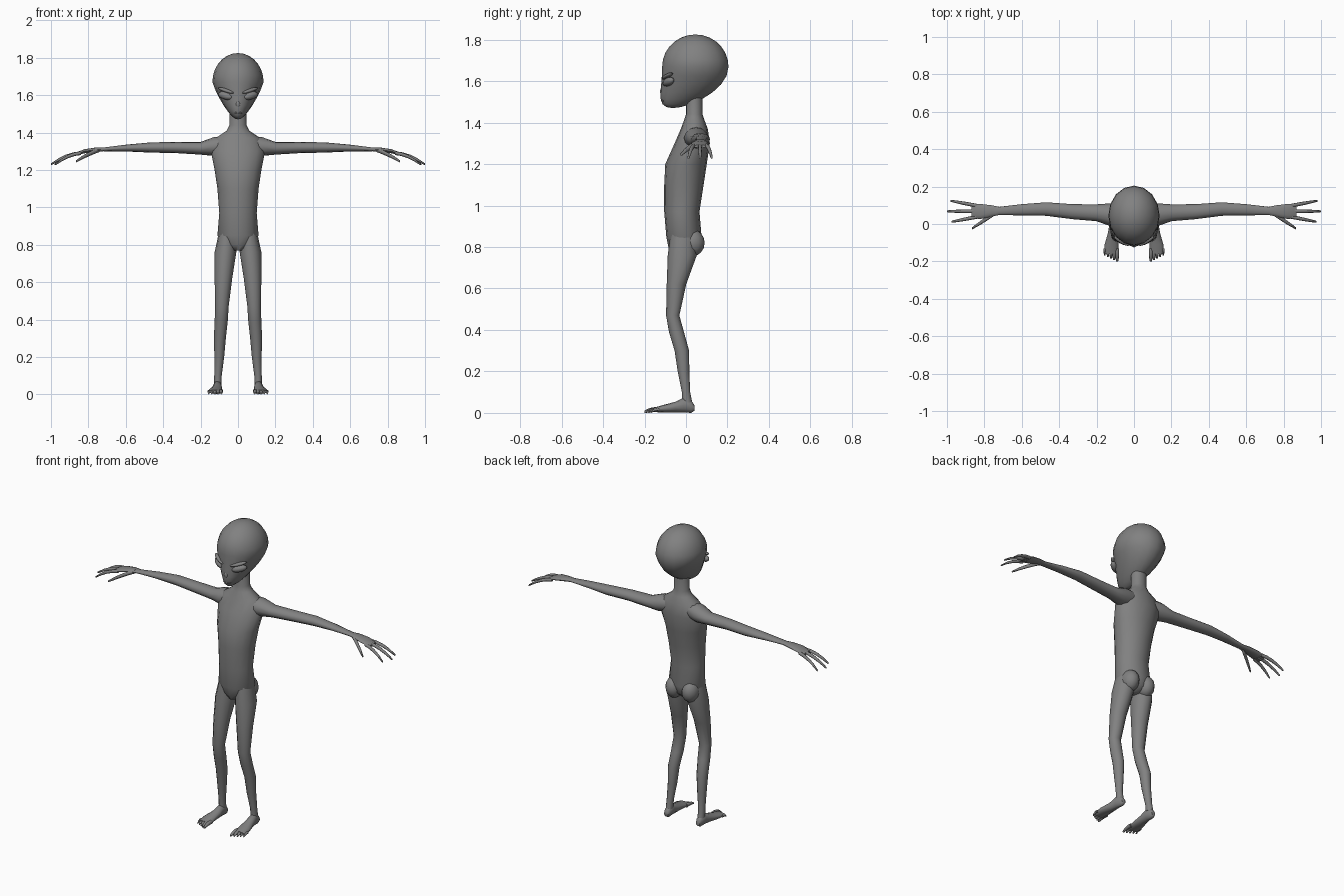
import bpy, bmesh, math
from mathutils import Euler, Matrix, Vector

if "Cube" in bpy.data.objects:
    bpy.data.objects.remove(bpy.data.objects["Cube"])

GREY = (.22, .22, .22, 1)
skin = bpy.data.materials.new("grey skin")
skin.use_nodes = True
skin.diffuse_color = GREY
skin.node_tree.nodes["Principled BSDF"].inputs["Base Color"].default_value = GREY


def finish(name, bm, mirror):
    """Turn a bmesh into a smooth grey object, mirrored left to right on request."""
    bmesh.ops.recalc_face_normals(bm, faces=bm.faces)
    mesh = bpy.data.meshes.new(name)
    bm.to_mesh(mesh)
    bm.free()
    mesh.materials.append(skin)
    obj = bpy.data.objects.new(name, mesh)
    bpy.context.collection.objects.link(obj)
    bpy.context.view_layer.objects.active = obj
    obj.select_set(True)
    bpy.ops.object.shade_smooth_by_angle(angle=math.radians(60))
    obj.select_set(False)
    if mirror:
        obj.modifiers.new("Mirror", "MIRROR").use_mirror_merge = False


def loft(name, axis, rings, sides=12, mirror=True):
    """Skin ellipses (position, centre u, centre v, radius u, radius v) along an axis."""
    place = {"x": lambda p, u, v: (p, u, v),
             "y": lambda p, u, v: (u, p, v),
             "z": lambda p, u, v: (u, v, p)}[axis]
    angles = [math.tau * i / sides for i in range(sides)]
    bm = bmesh.new()
    loops = [[bm.verts.new(place(p, cu + ru * math.cos(a), cv + rv * math.sin(a)))
              for a in angles] for p, cu, cv, ru, rv in rings]
    for low, high in zip(loops, loops[1:]):
        for i in range(sides):
            bm.faces.new((low[i - 1], low[i], high[i], high[i - 1]))
    bm.faces.new(loops[0])
    bm.faces.new(loops[-1])
    finish(name, bm, mirror)


def digit(name, axis, root, tip, radius, droop):
    """A thin tapering finger or toe that bends down towards its tip."""
    along = "xyz".index(axis)
    rings = []
    for step in range(5):
        t = step / 4
        point = Vector(root).lerp(Vector(tip), t)
        point.z += droop * t * (1 - t)
        position = point[along]
        u, v = [c for i, c in enumerate(point) if i != along]
        r = radius * (1 - t ** 3 / 2)
        rings.append((position, u, v, r, r))
    loft(name, axis, rings, sides=8)


def blob(name, centre, radii, tilt=0, swing=0, mirror=True):
    """A stretched low sphere, tilted about y and swung about z."""
    bm = bmesh.new()
    bmesh.ops.create_uvsphere(bm, u_segments=12, v_segments=8, radius=1)
    turn = Euler((0, math.radians(tilt), math.radians(swing))).to_matrix().to_4x4()
    bm.transform(Matrix.Translation(centre) @ turn @ Matrix.Diagonal((*radii, 1)))
    finish(name, bm, mirror)


def head():
    """A round skull whose lower half narrows and slides forward into a chin."""
    bm = bmesh.new()
    bmesh.ops.create_uvsphere(bm, u_segments=16, v_segments=14, radius=1)
    for vert in bm.verts:
        x, y, z = vert.co
        down = max(0, -z)
        height = .2 if z < 0 else .155
        vert.co = (.137 * x * (1 - .45 * down),
                   .045 + .16 * y - .11 * down ** 2,
                   1.67 + height * z)
    finish("head", bm, mirror=False)


# Torso and neck
loft("torso", "z", [
    (.77, 0, -.02, .03, .05), (.8, 0, -.01, .08, .075), (.85, 0, -.01, .11, .085),
    (.97, 0, -.02, .1, .085), (1.1, 0, -.01, .11, .095), (1.2, 0, 0, .125, .1),
    (1.3, 0, .03, .145, .085), (1.37, 0, .04, .12, .065), (1.41, 0, .04, .06, .05),
    (1.44, 0, .04, .045, .04), (1.56, 0, .04, .045, .04)], sides=16, mirror=False)
blob("buttocks", (.055, .03, .82), (.05, .06, .065))

# Head and face
head()
blob("eyes", (.068, -.085, 1.597), (.045, .02, .02), tilt=-14, swing=31)
blob("brows", (.065, -.09, 1.625), (.05, .015, .01), tilt=-16, swing=30)
blob("muzzle", (0, -.09, 1.54), (.03, .03, .045), mirror=False)
blob("nose", (0, -.113, 1.55), (.013, .012, .02), mirror=False)
for lip, height in (("upper_lip", 1.516), ("lower_lip", 1.506)):
    blob(lip, (0, -.106, height), (.025, .014, .006), mirror=False)

# Arms running into flat palms
loft("arms", "x", [
    (.05, .045, 1.335, .045, .05), (.13, .05, 1.325, .06, .05), (.2, .06, 1.316, .045, .034),
    (.33, .066, 1.32, .04, .03), (.47, .08, 1.32, .036, .027), (.6, .076, 1.317, .03, .018),
    (.72, .07, 1.31, .022, .01), (.76, .07, 1.308, .03, .012), (.82, .067, 1.3, .04, .011),
    (.87, .068, 1.285, .038, .007)])

# Fingers fan out from the palm and droop
for name, side, reach in (("index_fingers", -1, .975), ("middle_fingers", 0, 1),
                          ("outer_fingers", 1, .98)):
    digit(name, "x", (.84, .068 + .03 * side, 1.29), (reach, .068 + .056 * side, 1.23),
          radius=.01, droop=.05)
digit("thumbs", "x", (.74, .06, 1.308), (.865, -.023, 1.246), radius=.012, droop=.02)

# Legs
loft("legs", "z", [
    (.05, .108, .005, .02, .025), (.1, .107, 0, .02, .02), (.2, .1, -.012, .026, .028),
    (.3, .097, -.02, .032, .035), (.39, .09, -.046, .035, .036), (.47, .086, -.064, .036, .032),
    (.62, .078, -.046, .047, .047), (.76, .067, -.018, .058, .07), (.9, .055, -.01, .04, .06)])

# Feet and toes
loft("feet", "y", [
    (.04, .108, .024, .013, .014), (.025, .108, .03, .02, .03), (-.01, .11, .038, .023, .036),
    (-.05, .112, .028, .028, .026), (-.11, .12, .02, .037, .018), (-.16, .122, .014, .036, .01)])
for i, name in enumerate(("big_toes", "second_toes", "third_toes", "fourth_toes", "little_toes")):
    x = .09 + .0165 * i
    radius = .011 - .001 * i
    digit(name, "y", (x, -.13, .016), (x, -.2 + .008 * i, radius / 2), radius, droop=.02)
